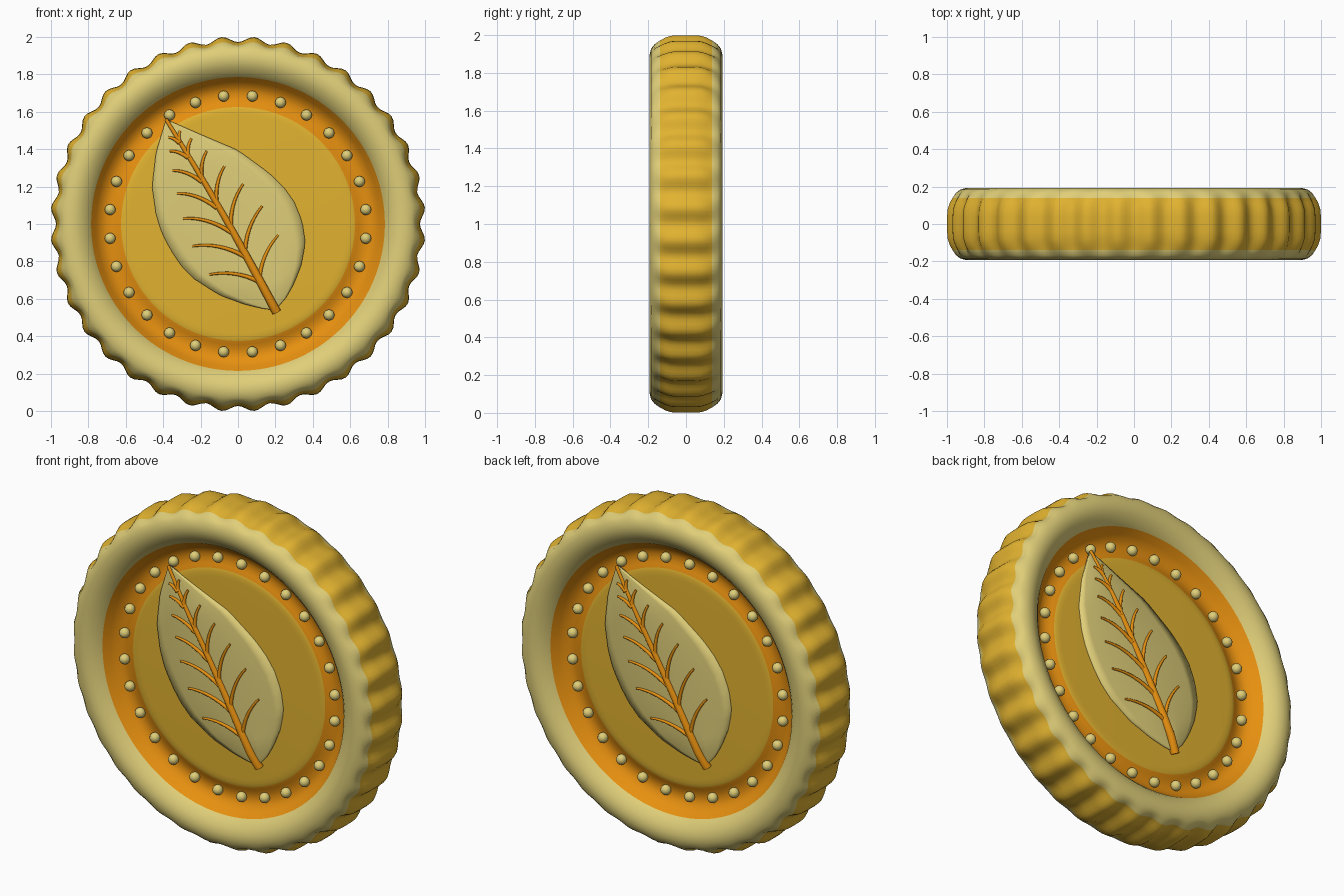
import bpy, bmesh, math
from mathutils import Vector

if "Cube" in bpy.data.objects:
    bpy.data.objects.remove(bpy.data.objects["Cube"])


def material(name, rgb):
    m = bpy.data.materials.new(name)
    m.use_nodes = True
    m.diffuse_color = (*rgb, 1)
    m.node_tree.nodes["Principled BSDF"].inputs["Base Color"].default_value = (*rgb, 1)
    return m


GOLD = material("gold", (0.76, 0.45, 0.03))
PALE = material("pale gold", (0.74, 0.62, 0.19))
ORANGE = material("orange", (0.80, 0.28, 0.005))


def add_object(name, data, mats):
    ob = bpy.data.objects.new(name, data)
    bpy.context.collection.objects.link(ob)
    for m in mats:
        data.materials.append(m)
    return ob


def mesh_object(name, bm, mats):
    me = bpy.data.meshes.new(name)
    for f in bm.faces:
        f.smooth = True
    bm.to_mesh(me)
    bm.free()
    return add_object(name, me, mats)


def interpolate(table, x):
    for (x0, y0), (x1, y1) in zip(table, table[1:]):
        if x <= x1:
            return y0 + (y1 - y0) * (x - x0) / (x1 - x0)
    return table[-1][1]


# Coin body: lathed half profile (radius, depth), mirrored, with a fluted edge
HALF = [(0.58, .087), (0.605, .086), (0.625, .082), (0.645, .073), (0.67, .065),
        (0.70, .063), (0.73, .073), (0.76, .10), (0.785, .138), (0.81, .163),
        (0.84, .182), (0.87, .192), (0.90, .192), (0.93, .184), (0.955, .166),
        (0.975, .138), (0.99, .11), (1.0, .08), (1.003, .04)]
SEGMENTS, FLUTES = 288, 36


def coin_body():
    bm = bmesh.new()
    profile = [(r, -y) for r, y in HALF] + [(r, y) for r, y in reversed(HALF)]
    rings = []
    for r, y in profile:
        fade = min(max((r - 0.945) / 0.045, 0), 1)
        ring = []
        for i in range(SEGMENTS):
            a = math.tau * i / SEGMENTS
            rr = r - 0.03 * fade * (0.5 + 0.5 * math.cos(FLUTES * a))
            ring.append(bm.verts.new((rr * math.sin(a), y, 1 + rr * math.cos(a))))
        rings.append(ring)
    for k in range(len(rings) - 1):
        (r0, y0), (r1, y1) = profile[k], profile[k + 1]
        r, y = (r0 + r1) / 2, abs(y0 + y1) / 2
        # disc gold, groove orange, rounded rim pale, fluted edge gold
        slot = 0 if r < 0.625 else 2 if r < 0.785 else 1 if y > 0.137 else 0
        for i in range(SEGMENTS):
            j = (i + 1) % SEGMENTS
            f = bm.faces.new((rings[k][i], rings[k][j], rings[k + 1][j], rings[k + 1][i]))
            f.material_index = slot
    bm.faces.new(rings[0])
    bm.faces.new(rings[-1])
    bmesh.ops.recalc_face_normals(bm, faces=bm.faces)
    return mesh_object("coin_body", bm, [GOLD, PALE, ORANGE])


# Leaf frame: distance along the midrib, distance across, and depth
BASE = Vector((0.2, 0, 0.54))
TIP = Vector((-0.385, 0, 1.56))
LENGTH = (TIP - BASE).length
ALONG = (TIP - BASE).normalized()
ACROSS = Vector((ALONG.z, 0, -ALONG.x))
RIGHT = [(0, 0), (.03, .085), (.072, .156), (.14, .24), (.232, .318), (.34, .36),
         (.453, .375), (.55, .365), (.648, .337), (.84, .252), (1.014, .12), (LENGTH, 0)]
LEFT = [(0, 0), (.04, .055), (.105, .125), (.218, .22), (.366, .297), (.46, .32),
        (.556, .326), (.66, .322), (.76, .30), (.90, .244), (1.046, .137), (LENGTH, 0)]


def leaf_point(along, across, lift=0):
    width = interpolate(RIGHT if across > 0 else LEFT, along)
    s = min(abs(across) / max(width, 0.001), 1)
    dome = 0.02 * (1 - s * s) * min(width / 0.2, 1)
    p = BASE + ALONG * along + ACROSS * across
    p.y = -(0.098 + dome + lift)
    return p


def leaf_blade():
    bm = bmesh.new()
    rows, half = 40, 6
    grid = []
    for i in range(rows + 1):
        t = LENGTH * (0.5 - 0.5 * math.cos(math.pi * i / rows))
        row = []
        for j in range(-half, half + 1):
            width = interpolate(RIGHT if j > 0 else LEFT, t)
            row.append(bm.verts.new(leaf_point(t, width * j / half)))
        grid.append(row)
    for a, b in zip(grid, grid[1:]):
        for j in range(2 * half):
            bm.faces.new((a[j], a[j + 1], b[j + 1], b[j]))
    bmesh.ops.remove_doubles(bm, verts=bm.verts, dist=0.0005)
    for f in bm.faces:
        f.normal_update()
        if f.normal.y > 0:
            f.normal_flip()
    ob = mesh_object("leaf_blade", bm, [PALE])
    solid = ob.modifiers.new("thickness", "SOLIDIFY")
    solid.thickness = 0.022
    solid.offset = -1
    return ob


def tube(name, points, start, end):
    cu = bpy.data.curves.new(name, "CURVE")
    cu.dimensions = "3D"
    cu.bevel_depth = 1
    cu.bevel_resolution = 2
    cu.use_fill_caps = True
    sp = cu.splines.new("POLY")
    sp.points.add(len(points) - 1)
    for i, (pt, p) in enumerate(zip(sp.points, points)):
        pt.co = (*p, 1)
        pt.radius = start + (end - start) * i / (len(points) - 1)
    sp.use_smooth = True
    return add_object(name, cu, [ORANGE])


def leaf_veins():
    parts = []
    # Midrib, slightly bowed
    n = 12
    pts = [leaf_point(LENGTH * (i / n * 1.01 - 0.01), 0.012 * math.sin(math.pi * i / n), 0)
           for i in range(n + 1)]
    parts.append(tube("leaf_midrib", pts, 0.026, 0.01))
    # Side veins: root position, reach along, reach across
    veins = [(.175, .165, .212), (.33, .187, .215), (.48, .19, .186), (.63, .172, .146),
             (.79, .13, .105), (.94, .078, .067), (1.03, .055, .036)]
    for k, (root, reach, out) in enumerate(veins):
        for side, label in ((1, "right"), (-1, "left")):
            pts = []
            for i in range(9):
                t = i / 8
                along = root + reach * (1.45 * t - 0.45 * t * t)
                across = side * out * (0.75 * t + 0.25 * t * t)
                pts.append(leaf_point(along, across, 0.002))
            parts.append(tube(f"leaf_vein_{label}_{k + 1}", pts, 0.012, 0.006))
    return parts


# Ring of beads in the groove
def bead_ring():
    bm = bmesh.new()
    count = 28
    for i in range(count):
        a = math.tau * (i + 0.5) / count
        made = bmesh.ops.create_uvsphere(bm, u_segments=16, v_segments=10, radius=0.029)
        bmesh.ops.translate(bm, verts=made["verts"],
                            vec=(0.688 * math.sin(a), -0.077, 1 + 0.688 * math.cos(a)))
    return mesh_object("bead_ring", bm, [PALE])


coin_body()

# The back repeats the front, turned half a revolution about the vertical
for part in [leaf_blade(), bead_ring()] + leaf_veins():
    back = part.copy()
    back.name = "back_" + part.name
    back.rotation_euler.z = math.pi
    bpy.context.collection.objects.link(back)
